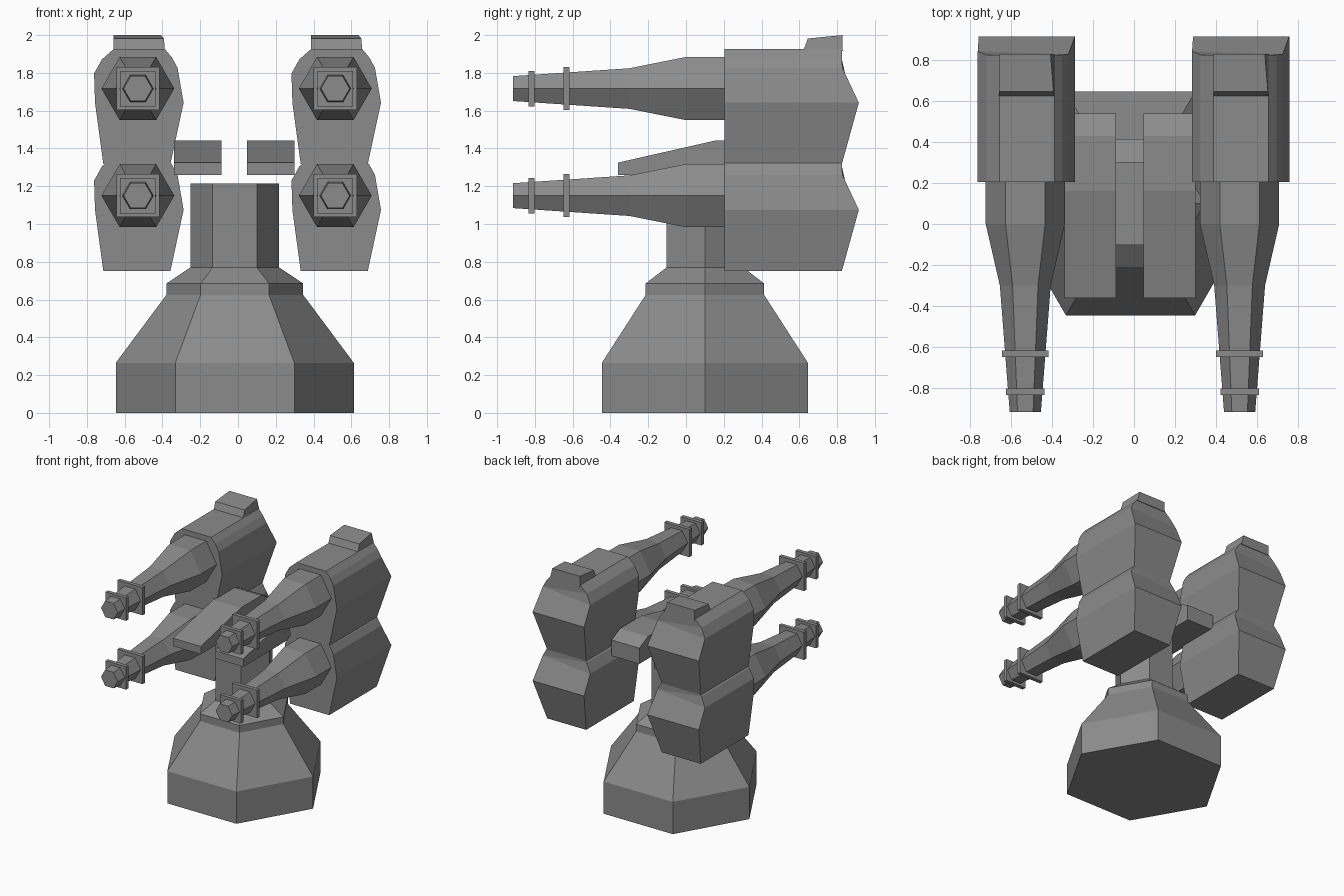
import bpy
import bmesh
from math import cos, sin, pi

cube = bpy.data.objects.get("Cube")
if cube:
    bpy.data.objects.remove(cube, do_unlink=True)

# Single grey metal
GREY = (0.26, 0.26, 0.26, 1)
metal = bpy.data.materials.new("grey metal")
metal.use_nodes = True
metal.diffuse_color = GREY
metal.node_tree.nodes["Principled BSDF"].inputs["Base Color"].default_value = GREY


def finish(name, bm):
    bmesh.ops.recalc_face_normals(bm, faces=bm.faces)
    mesh = bpy.data.meshes.new(name)
    bm.to_mesh(mesh)
    bm.free()
    mesh.materials.append(metal)
    obj = bpy.data.objects.new(name, mesh)
    bpy.context.collection.objects.link(obj)
    return obj


def loft(name, rings):
    """Skin a list of equal-length point rings and cap both ends."""
    bm = bmesh.new()
    loops = [[bm.verts.new(p) for p in ring] for ring in rings]
    n = len(loops[0])
    for a, b in zip(loops, loops[1:]):
        for i in range(n):
            j = (i + 1) % n
            bm.faces.new((a[i], a[j], b[j], b[i]))
    bm.faces.new(loops[0])
    bm.faces.new(loops[-1])
    return finish(name, bm)


HEX = [(cos(i * pi / 3), sin(i * pi / 3)) for i in range(6)]


def box(name, x0, x1, y0, y1, z0, z1):
    return loft(name, [[(x0, y, z0), (x1, y, z0), (x1, y, z1), (x0, y, z1)]
                       for y in (y0, y1)])


# Hexagonal pedestal and neck: (radius, height)
PEDESTAL = [(0.63, 0), (0.63, 0.265), (0.362, 0.625), (0.362, 0.685),
            (0.235, 0.77), (0.235, 1.215)]
loft("pedestal", [[(-0.017 + r * c, 0.1 + r * s, z) for c, s in HEX]
                  for r, z in PEDESTAL])

# Pod outline relative to the gun axis, from bottom left round to top left;
# the back is pushed out at the ridge
POD = [(-0.183, -0.4, 0.825), (0.172, -0.4, 0.825), (0.242, -0.075, 0.915),
       (0.21, 0.11, 0.828), (0.18, 0.165, 0.825), (0.142, 0.21, 0.825),
       (-0.127, 0.21, 0.825), (-0.19, 0.155, 0.825), (-0.232, 0.08, 0.842),
       (-0.227, -0.075, 0.915)]


def pod(name, x, z):
    bm = bmesh.new()
    front = [bm.verts.new((x + u, 0.205, z + w)) for u, w, y in POD]
    back = [bm.verts.new((x + u, y, z + w)) for u, w, y in POD]
    n = len(POD)
    bm.faces.new(front)
    for i in range(n):
        j = (i + 1) % n
        bm.faces.new((front[i], front[j], back[j], back[i]))
    # lower slope, upper slope and flat top of the back
    for ids in ((0, 1, 2, 9), (9, 2, 3, 8), (8, 3, 7), (3, 4, 5, 6, 7)):
        bm.faces.new([back[i] for i in ids])
    return finish(name, bm)


# Tapered gun barrel: (radius, y)
BARREL = [(0.193, 0.22), (0.193, 0), (0.124, -0.3), (0.076, -0.917)]

for side, x in (("right", -0.53), ("left", 0.515)):
    for level, z in (("upper", 1.717), ("lower", 1.15)):
        tag = f"{side}_{level}"
        pod(tag + "_pod", x, z)
        loft(tag + "_barrel", [[(x + r * c, y, z + r * s) for c, s in HEX]
                               for r, y in BARREL])
        # Square collars near the muzzle
        for label, h, y in (("rear", 0.114, -0.632), ("front", 0.094, -0.817)):
            box(f"{tag}_{label}_collar", x - h, x + h, y - 0.016, y + 0.016,
                z - h, z + h)

    # Sloped hatch on top of each pod
    a, b = x - 0.128, x + 0.143
    loft(side + "_hatch", [
        [(a, 0.62, 1.915), (b, 0.62, 1.915), (b, 0.83, 1.915), (a, 0.83, 1.915)],
        [(a, 0.645, 1.982), (b - 0.005, 0.645, 1.982),
         (b - 0.02, 0.828, 2), (a, 0.828, 2)]])

# Support arms between the pods: side profile as (y, z)
ARM = [(-0.36, 1.26), (0.54, 1.26), (0.54, 1.39), (0.43, 1.443),
       (0.16, 1.443), (-0.36, 1.325)]
for side, x0 in (("right", -0.34), ("left", 0.047)):
    loft(side + "_arm", [[(x, y, z) for y, z in ARM] for x in (x0, x0 + 0.253)])
